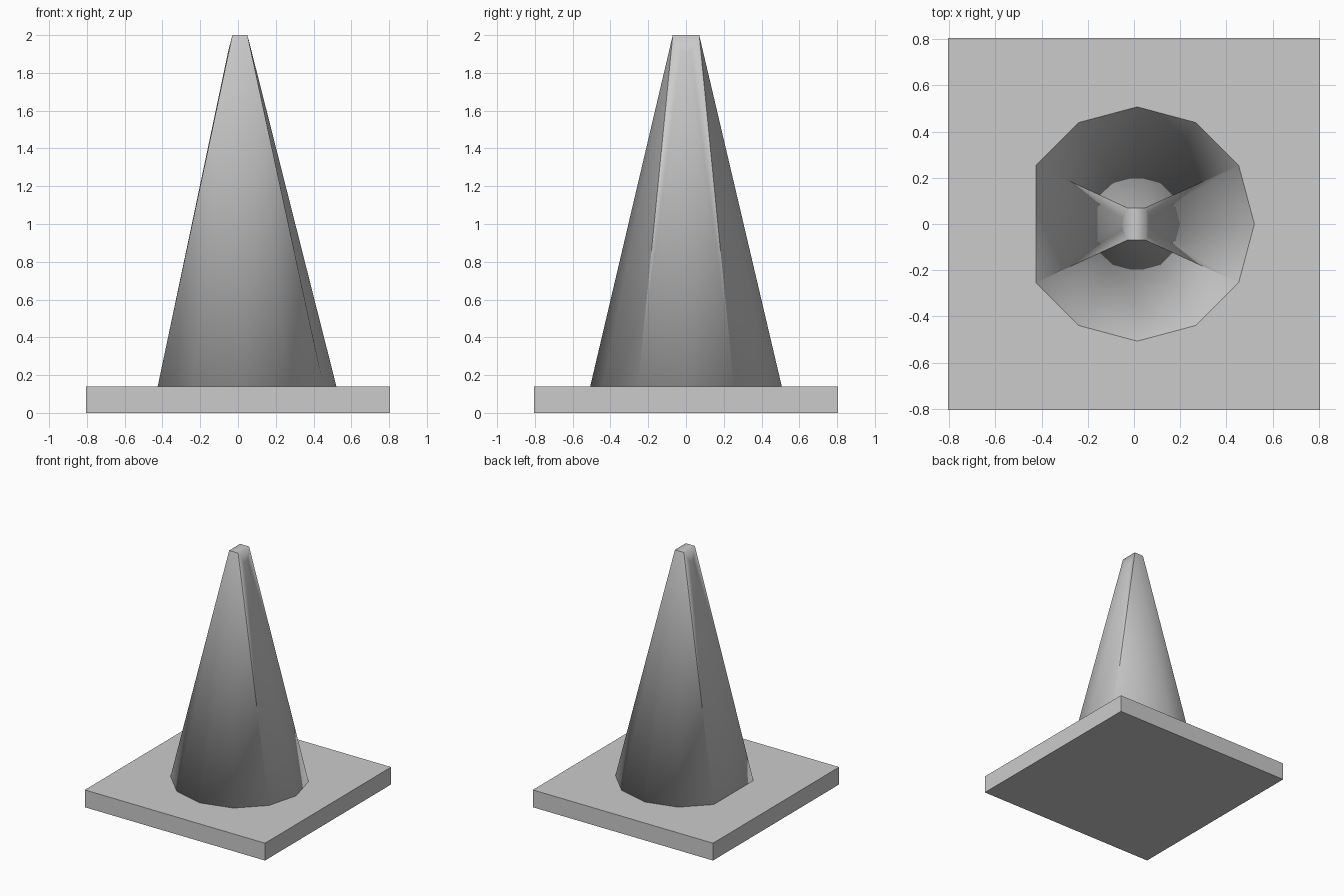
import bpy, bmesh, math

if "Cube" in bpy.data.objects:
    bpy.data.objects.remove(bpy.data.objects["Cube"], do_unlink=True)

GREY = (0.6, 0.6, 0.6, 1)
mat = bpy.data.materials.new("plain_grey")
mat.use_nodes = True
mat.diffuse_color = GREY
mat.node_tree.nodes["Principled BSDF"].inputs["Base Color"].default_value = GREY


def finish(name, bm, smooth):
    bmesh.ops.recalc_face_normals(bm, faces=bm.faces)
    for f in bm.faces:
        f.smooth = smooth
    me = bpy.data.meshes.new(name)
    bm.to_mesh(me)
    bm.free()
    me.materials.append(mat)
    ob = bpy.data.objects.new(name, me)
    bpy.context.collection.objects.link(ob)
    return ob


# Square foot slab
bm = bmesh.new()
bmesh.ops.create_cube(bm, size=1)
for v in bm.verts:
    v.co = (v.co.x * 1.61, v.co.y * 1.61, (v.co.z + 0.5) * 0.14)
finish("base_slab", bm, False)

# Faceted cone: eleven base corners, square top
CX, FOOT, TOP, R = 0.014, 0.14, 2.0, 0.507
bm = bmesh.new()
base = {}
for a in range(-150, 151, 30):
    t = math.radians(a)
    base[a] = bm.verts.new((CX + R * math.cos(t), R * math.sin(t), FOOT))


def top_corner(sx, sy):
    return bm.verts.new((0.01 + sx * 0.04, sy * 0.07, TOP))


# Front and back walls fan from the top edge to the foot
for s in (-1, 1):
    tr, tl = top_corner(1, s), top_corner(-1, s)
    right, left = [base[s * a] for a in (30, 60, 90)], [base[s * a] for a in (90, 120, 150)]
    for t, row in ((tr, right), (tl, left)):
        for p, q in zip(row, row[1:]):
            bm.faces.new((t, p, q))
    bm.faces.new((tr, base[s * 90], tl))

# Side walls end in a small rounded lip below the top
cap = {(sx, sy): top_corner(sx, sy) for sx in (-1, 1) for sy in (-1, 1)}
for sx, foot in ((1, (-30, 0, 30)), (-1, (-150, 150))):
    lip = [bm.verts.new((0.01 + sx * (0.063 - abs(y) * 0.2), y, 1.91 + abs(y) * 0.5))
           for y in (-0.025, 0, 0.025)]
    row = [base[a] for a in foot]
    lo, hi = cap[sx, -1], cap[sx, 1]
    bm.faces.new((row[0], lip[0], lo))
    bm.faces.new((row[-1], lip[2], hi))
    for p, q in zip(row, row[1:]):
        bm.faces.new((p, q, lip[1]))
    bm.faces.new((row[0], lip[1], lip[0]))
    bm.faces.new((row[-1], lip[1], lip[2]))
    # Sloped face from the lip up to the top edge
    bm.faces.new((lo, lip[0], lip[1]))
    bm.faces.new((lo, lip[1], hi))
    bm.faces.new((hi, lip[1], lip[2]))
bm.faces.new([cap[k] for k in ((-1, -1), (1, -1), (1, 1), (-1, 1))])

# Seal the foot, then keep corner shading split along the top seams
bm.faces.new([base[a] for a in sorted(base)])
for f in bm.faces:
    f.normal_update()
cone = finish("cone_body", bm, True)
